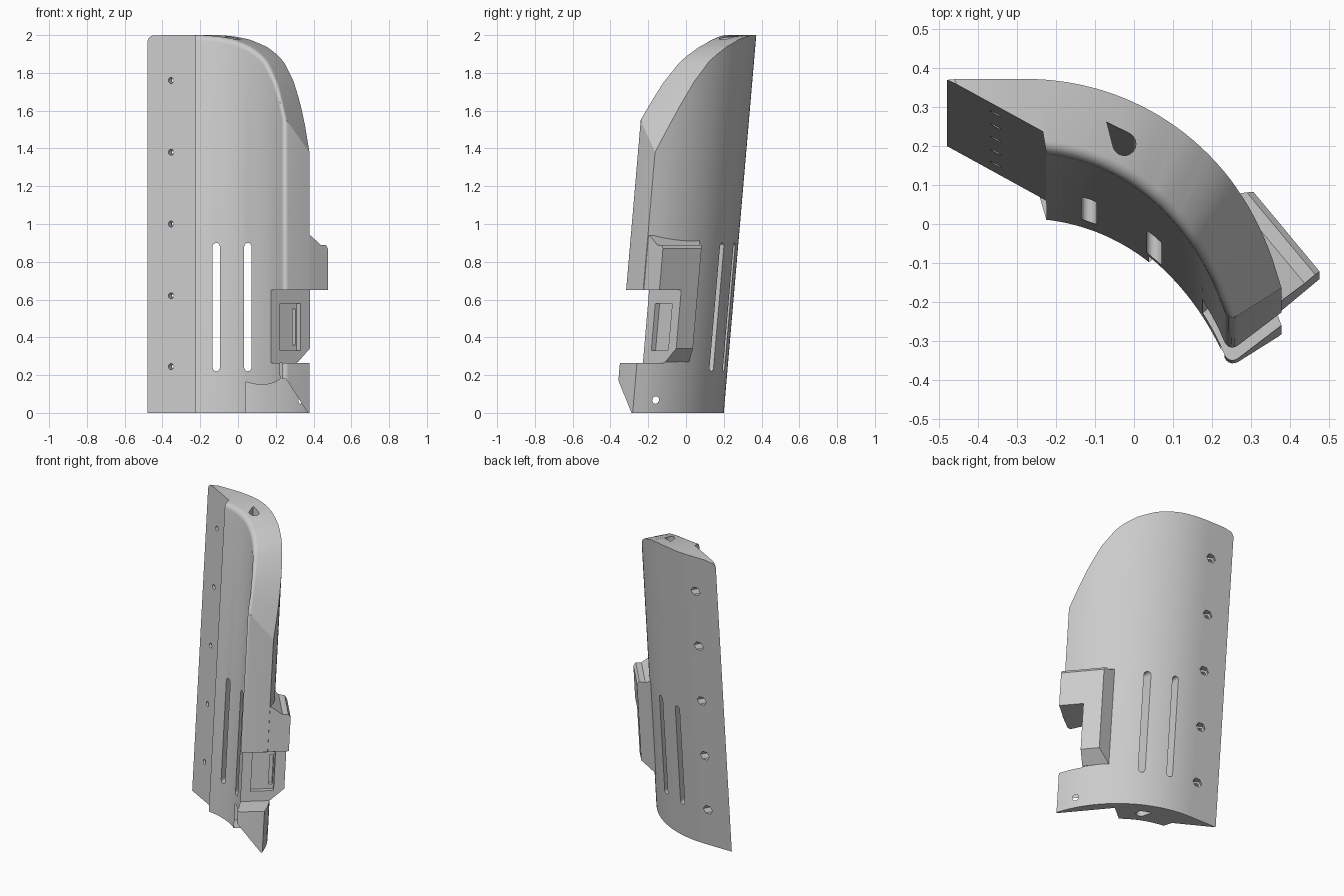
import bpy, bmesh
from math import sin, cos, pi, radians
from mathutils import Vector, Matrix

cube = bpy.data.objects.get("Cube")
if cube:
    bpy.data.objects.remove(cube)

grey = bpy.data.materials.new("light_grey")
grey.use_nodes = True
colour = (0.6, 0.6, 0.6, 1)
grey.diffuse_color = colour
grey.node_tree.nodes["Principled BSDF"].inputs["Base Color"].default_value = colour

LEAN = Matrix.Identity(4)
LEAN[1][2] = 0.086                      # whole part leans back
X, Y, Z = Vector((1, 0, 0)), Vector((0, 1, 0)), Vector((0, 0, 1))
OUT = Vector((0.77, 0.64, 0))           # outward at the free end
END = Vector((0.64, -0.77, 0))          # along the curve, past the free end
WING_U = Vector((0.875, -0.485, 0))     # along the flat wing
WING_N = Vector((0.485, 0.875, 0))      # through the wing
CENTRE = Vector((-0.28, -0.49, 0))


def make_object(name, bm):
    bmesh.ops.recalc_face_normals(bm, faces=bm.faces)
    if bm.calc_volume(signed=True) < 0:
        bmesh.ops.reverse_faces(bm, faces=bm.faces)
    mesh = bpy.data.meshes.new(name)
    bm.to_mesh(mesh)
    bm.free()
    mesh.materials.append(grey)
    obj = bpy.data.objects.new(name, mesh)
    bpy.context.collection.objects.link(obj)
    return obj


def prism(name, points, u, v, w, start, stop, tilt=0):
    """Extrude a 2D outline (u, v) along w; tilt slants the starting face."""
    bm = bmesh.new()
    ends = [[bm.verts.new(u * p + v * q + w * (d + k * p)) for p, q in points]
            for d, k in ((start, tilt), (stop, 0))]
    for ring in ends:
        bm.faces.new(ring)
    for i in range(len(points)):
        j = (i + 1) % len(points)
        bm.faces.new((ends[0][i], ends[0][j], ends[1][j], ends[1][i]))
    return make_object(name, bm)


def circle(p, q, r, n=16):
    return [(p + r * cos(2 * pi * i / n), q + r * sin(2 * pi * i / n)) for i in range(n)]


def rect(p0, p1, q0, q1):
    return [(p0, q0), (p1, q0), (p1, q1), (p0, q1)]


def slot(p, q0, q1, r, n=8):
    top = [(p + r * cos(pi * i / n), q1 - r + r * sin(pi * i / n)) for i in range(n + 1)]
    return top + [(2 * p - a, q0 + q1 - b) for a, b in top]


RIM = [(-0.517, 1.965), (-0.508, 1.985), (-0.485, 2), (-0.17, 2), (-0.09, 1.993),
       (0, 1.977), (0.11, 1.938), (0.18, 1.898), (0.23, 1.86), (0.31, 1.755),
       (0.37, 1.635), (0.41, 1.54), (0.44, 1.46), (0.465, 1.38)]


def rim_height(p):
    """Height of the rounded top above a plan position."""
    s = p.dot(WING_U)
    if s <= RIM[0][0]:
        return RIM[0][1]
    for (a, za), (b, zb) in zip(RIM, RIM[1:]):
        if s <= b:
            return za + (zb - za) * (s - a) / (b - a)
    return RIM[-1][1]


# Curved shell with a flat wedge-shaped wing; the last column is wide enough for the rounded corner
tip = Vector((-0.48, 0.2, 0))
steps = (0, 0.03, 0.1, 0.4, 0.7, 1)
outer = [tip.lerp(Vector((-0.28, 0.2, 0)), t) for t in steps]
inner = [tip.lerp(Vector((-0.225, 0.06, 0)), t) for t in steps]
N = 30
for t in [0.92 * i / N for i in range(N + 1)] + [1]:
    a = radians(88 - 70.5 * t)
    outer.append(CENTRE + Vector((cos(a), sin(a), 0)) * 0.69)
    a = radians(83.7 - 72.4 * t)
    inner.append(CENTRE + Vector((cos(a), sin(a), 0)) * (0.504 + 0.03 * t ** 4))

bm = bmesh.new()
cols = [[bm.verts.new(p) for p in (o, o + Z * rim_height(o), i + Z * rim_height(i), i)]
        for o, i in zip(outer, inner)]
for c, d in zip(cols, cols[1:]):
    for k in range(4):
        m = (k + 1) % 4
        bm.faces.new((c[k], c[m], d[m], d[k]))
bm.faces.new(cols[-1])
bmesh.ops.remove_doubles(bm, verts=cols[0], dist=0.0001)
round_edges = [bm.edges.get((c[2], d[2])) for c, d in zip(cols[6:], cols[7:])]
round_edges.append(bm.edges.get((cols[-1][2], cols[-1][3])))
bmesh.ops.bevel(bm, geom=round_edges, offset=0.03, segments=5, profile=0.5, affect='EDGES')
shell = make_object("curved_shell", bm)

# Clip housing on the outside of the free end
clip = prism("clip_housing", [(0.05, 0.27), (0.16, 0.27), (0.24, 0.34), (0.24, 0.87),
                              (0.225, 0.89), (0.19, 0.89), (0.12, 0.94), (0.05, 0.94)],
             OUT, Z, END, 0.046, 0.455, 0.6)

# Cutters shared by shell and clip: end notch, pocket and its slit
both = [prism("notch_cutter", rect(-0.3, 0.4, 0.265, 0.65), OUT, Z, END, 0.305, 0.7),
        prism("pocket_cutter", rect(0.035, 0.175, 0.33, 0.58), OUT, Z, END, 0.275, 0.32),
        prism("slit_cutter", rect(0.145, 0.168, 0.36, 0.55), OUT, Z, END, 0.25, 0.29)]

# Shell cutters: slots, bottom chamfer, cross hole and lengthwise teardrop channel
drop = [(-0.025 + 0.03 * cos(radians(a)), 0.035 + 0.03 * sin(radians(a)))
        for a in range(-160, 61, 20)] + [(-0.07, 0.09)]
only = [prism("slot_cutter", slot(x, 0.22, 0.9, 0.019), X, Z, Y, -0.5, 0.5)
        for x in (-0.115, 0.052)]
only += [prism("chamfer_cutter", [(-0.045, 0.18), (-0.3, 0.18), (-0.3, -0.05), (0.14, -0.05)],
               OUT, Z, END, 0.1, 0.7),
         prism("cross_hole_cutter", circle(0.338, 0.068, 0.02), END, Z, OUT, -0.2, 0.4),
         prism("channel_cutter", drop, X, Y, Z, -0.1, 2.1)]

# Wing screw holes with hexagonal nut pockets on the back
hole_u = Vector((-0.355, 0.131, 0)).dot(WING_U)
for z in (0.245, 0.62, 1.0, 1.38, 1.76):
    only.append(prism("screw_cutter", circle(hole_u, z, 0.016), WING_U, Z, WING_N, -0.3, 0.4))
    only.append(prism("nut_cutter", circle(hole_u, z, 0.03, 6), WING_U, Z, WING_N, -0.02, 0.3))

for obj, cutters in ((shell, both + only), (clip, both)):
    bpy.ops.object.select_all(action='DESELECT')
    bpy.context.view_layer.objects.active = obj
    obj.select_set(True)
    for cutter in cutters:
        cutter.hide_render = True
        mod = obj.modifiers.new("cut", 'BOOLEAN')
        mod.operation, mod.solver, mod.object = 'DIFFERENCE', 'EXACT', cutter
        bpy.ops.object.modifier_apply(modifier=mod.name)
    obj.data.transform(LEAN)
    bpy.ops.object.shade_smooth_by_angle(angle=radians(30))

for cutter in both + only:
    bpy.data.objects.remove(cutter)
